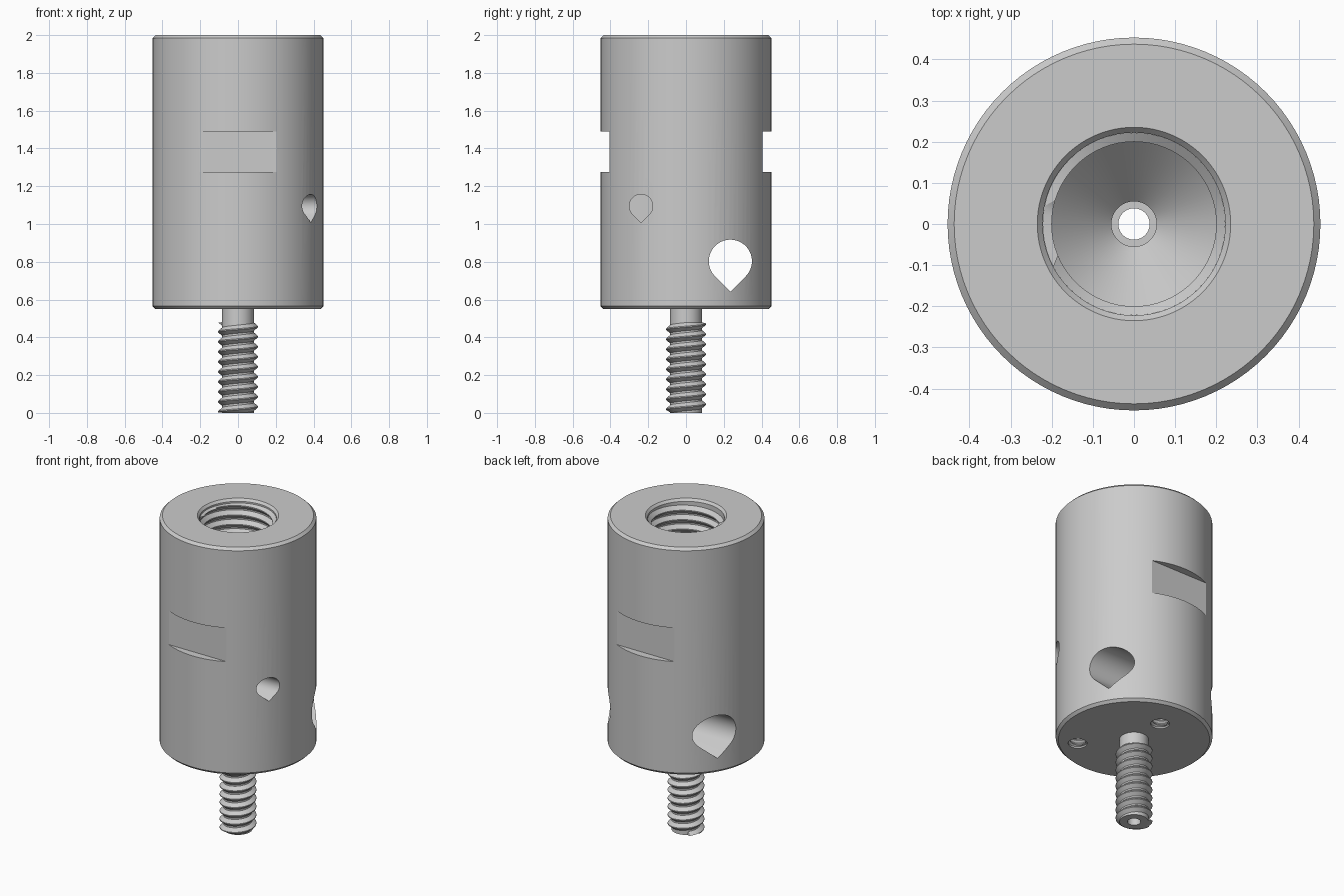
import bpy, bmesh, math
from math import sin, cos, pi, radians

cube = bpy.data.objects.get("Cube")
if cube:
    bpy.data.objects.remove(cube, do_unlink=True)

grey = bpy.data.materials.new("machined grey")
grey.use_nodes = True
colour = (0.6, 0.6, 0.6, 1)
grey.diffuse_color = colour
grey.node_tree.nodes["Principled BSDF"].inputs["Base Color"].default_value = colour


def make_object(name, bm):
    mesh = bpy.data.meshes.new(name)
    bm.to_mesh(mesh)
    bm.free()
    mesh.materials.append(grey)
    obj = bpy.data.objects.new(name, mesh)
    bpy.context.collection.objects.link(obj)
    return obj


def select(obj):
    bpy.ops.object.select_all(action='DESELECT')
    obj.select_set(True)
    bpy.context.view_layer.objects.active = obj


def smooth(obj):
    select(obj)
    bpy.ops.object.shade_smooth_by_angle(angle=radians(25))


def lathe(name, profile, segments=96):
    """Spin a closed (radius, height) outline around z."""
    bm = bmesh.new()
    rings = [[bm.verts.new((r * cos(2 * pi * j / segments), r * sin(2 * pi * j / segments), z))
              for j in range(segments)] for r, z in profile]
    for a, b in zip(rings, rings[1:] + rings[:1]):
        for j in range(segments):
            k = (j + 1) % segments
            bm.faces.new((a[j], a[k], b[k], b[j]))
    bmesh.ops.recalc_face_normals(bm, faces=bm.faces)
    return make_object(name, bm)


def prism(name, outline, x0, x1):
    """Extrude a (y, z) outline along x."""
    bm = bmesh.new()
    face = bm.faces.new([bm.verts.new((x0, y, z)) for y, z in outline])
    new = bmesh.ops.extrude_face_region(bm, geom=[face])["geom"]
    bmesh.ops.translate(bm, vec=(x1 - x0, 0, 0),
                        verts=[v for v in new if isinstance(v, bmesh.types.BMVert)])
    bmesh.ops.recalc_face_normals(bm, faces=bm.faces)
    return make_object(name, bm)


def teardrop(name, y, z, r, x0, x1, steps=54):
    arc = [radians(-45 + 270 * i / steps) for i in range(steps + 1)]
    outline = [(y + r * cos(a), z + r * sin(a)) for a in arc]
    outline.append((y, z - r * math.sqrt(2)))
    return prism(name, outline, x0, x1)


def cylinder(name, x, y, r, z0, z1):
    bm = bmesh.new()
    bmesh.ops.create_cone(bm, cap_ends=True, segments=40, radius1=r, radius2=r, depth=z1 - z0)
    bmesh.ops.translate(bm, vec=(x, y, (z0 + z1) / 2), verts=bm.verts)
    return make_object(name, bm)


def helical_thread(name, root, crest, z0, z1, pitch, x=0, y=0, segments=64):
    """Helical ridge; it faces inward when the crest is smaller than the root."""
    shape = [(0, root), (0.15, root), (0.52, crest), (0.63, crest)]
    turns = math.ceil((z1 - z0) / pitch) + 1
    bm = bmesh.new()
    rows = []
    for turn in range(-1, turns):
        for fraction, radius in shape:
            row = []
            for j in range(segments + 1):
                a = 2 * pi * j / segments
                z = z0 + (turn + fraction + j / segments) * pitch
                r = radius if z0 < z < z1 else root
                row.append(bm.verts.new((x + r * cos(a), y + r * sin(a), min(max(z, z0), z1))))
            rows.append(row)
    for low, high in zip(rows, rows[1:]):
        for j in range(segments):
            quad = [low[j], low[j + 1], high[j + 1], high[j]]
            bm.faces.new(quad if crest > root else quad[::-1])
    bmesh.ops.remove_doubles(bm, verts=bm.verts, dist=0.0001)
    smooth(make_object(name, bm))


# Body, threaded bore with conical floor, and hollow stud core in one outline
body = lathe("body", [
    (.038, 0), (.084, 0), (.084, .55), (.437, .55), (.453, .566),
    (.453, 1.984), (.437, 2), (.235, 2), (.222, 1.985), (.222, 1.25),
    (.2, 1.25), (.055, 1.1), (.055, .6), (.038, .6)])

# Wrench flats on front and back
cutters = []
for side, label in ((-1, "front"), (1, "back")):
    ya, yb = side * .405, side * .6
    cutters.append(prism(label + "_flat_cutter",
                         [(ya, 1.275), (yb, 1.275), (yb, 1.49), (ya, 1.49)], -.5, .5))

# Cross holes and the screw holes that meet them from below
screw_holes = [("cross_screw", 0, .235, .70), ("side_screw", .22, -.245, 1.06)]
cutters.append(teardrop("cross_hole_cutter", .235, .803, .114, -.6, .6))
cutters.append(teardrop("side_hole_cutter", -.238, 1.095, .062, .1, .6))
for label, x, y, top in screw_holes:
    cutters.append(cylinder(label + "_cutter", x, y, .055, .5, top))

for cutter in cutters:
    cutter.hide_render = True
    select(body)
    mod = body.modifiers.new("cut", 'BOOLEAN')
    mod.operation = 'DIFFERENCE'
    mod.solver = 'EXACT'
    mod.object = cutter
    bpy.ops.object.modifier_apply(modifier=mod.name)
    bpy.data.objects.remove(cutter, do_unlink=True)
smooth(body)

# Threads
helical_thread("stud_thread", .083, .106, .002, .48, .053)
helical_thread("bore_thread", .222, .2, 1.25, 1.975, .06)
for label, x, y, top in screw_holes:
    helical_thread(label + "_thread", .055, .044, .56, top - .07, .03, x, y, 32)
